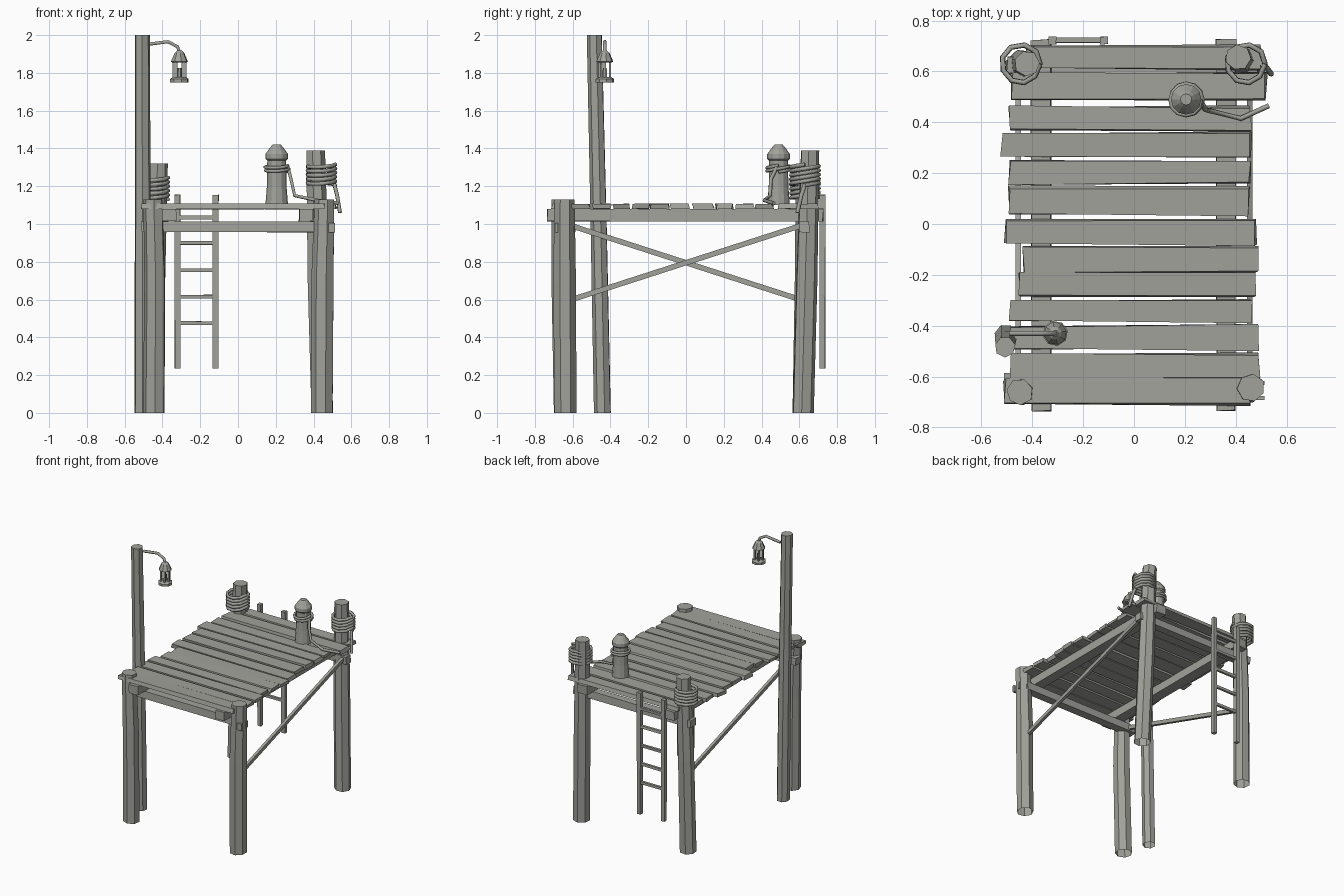
import bpy, bmesh, math, random
from mathutils import Vector

if "Cube" in bpy.data.objects:
    bpy.data.objects.remove(bpy.data.objects["Cube"])

random.seed(4)
wood = bpy.data.materials.new("weathered_grey")
wood.diffuse_color = (0.36, 0.36, 0.33, 1)
wood.use_nodes = True
wood.node_tree.nodes["Principled BSDF"].inputs["Base Color"].default_value = wood.diffuse_color


def finish(name, bm):
    bmesh.ops.recalc_face_normals(bm, faces=bm.faces[:])
    me = bpy.data.meshes.new(name)
    bm.to_mesh(me)
    bm.free()
    me.materials.append(wood)
    ob = bpy.data.objects.new(name, me)
    bpy.context.collection.objects.link(ob)
    return ob


def loft(name, rings, sides, turn=0.0, open_base=False, jitter=0.0):
    """Stack of polygon rings, each (x, y, z, radius)."""
    bm = bmesh.new()
    wob = [1 + random.uniform(-jitter, jitter) for _ in range(sides)]
    loops = []
    for x, y, z, r in rings:
        loops.append([bm.verts.new((x + r * wob[i] * math.cos(turn + math.tau * i / sides),
                                    y + r * wob[i] * math.sin(turn + math.tau * i / sides), z))
                      for i in range(sides)])
    for a, b in zip(loops, loops[1:]):
        for i in range(sides):
            j = (i + 1) % sides
            bm.faces.new((a[i], a[j], b[j], b[i]))
    bm.faces.new(loops[-1])
    if not open_base:
        bm.faces.new(loops[0][::-1])
    return finish(name, bm)


def box(name, x, y, z, jitter=0.0):
    """Box from three (min, max) ranges, with slightly uneven corners."""
    bm = bmesh.new()
    bmesh.ops.create_cube(bm, size=1)
    for v in bm.verts:
        v.co = Vector([(r[0] + r[1]) / 2 + c * (r[1] - r[0]) for r, c in zip((x, y, z), v.co)])
        v.co.x += random.uniform(-jitter, jitter)
        v.co.y += random.uniform(-jitter, jitter)
        v.co.z += random.uniform(-jitter, jitter) * 0.4
    return finish(name, bm)


def bar(name, a, b, w, h):
    """Rectangular bar between two points."""
    a, b = Vector(a), Vector(b)
    ob = box(name, (-w / 2, w / 2), (-h / 2, h / 2), (0, (b - a).length))
    ob.location = a
    ob.rotation_euler = (b - a).to_track_quat('Z', 'Y').to_euler()
    return ob


def rope(name, pts, r):
    cu = bpy.data.curves.new(name, 'CURVE')
    cu.dimensions = '3D'
    cu.bevel_depth, cu.bevel_resolution, cu.use_fill_caps = r, 1, True
    sp = cu.splines.new('POLY')
    sp.points.add(len(pts) - 1)
    for p, co in zip(sp.points, pts):
        p.co = (*co, 1)
    cu.materials.append(wood)
    ob = bpy.data.objects.new(name, cu)
    bpy.context.collection.objects.link(ob)
    return ob


def coil(name, cx, cy, z0, z1, r, turns, thick, sides=9):
    n = int(turns * sides)
    return rope(name, [(cx + r * (1 + 0.06 * math.sin(i * 0.7)) * math.cos(math.tau * i / sides),
                        cy + r * math.sin(math.tau * i / sides),
                        z0 + (z1 - z0) * i / n + 0.008 * math.sin(math.tau * i / sides))
                       for i in range(n + 1)], thick)


# Corner posts and the tall lamp pole
loft("front_left_post", [(-0.445, -0.64, 0, 0.06), (-0.44, -0.655, 0.7, 0.058),
                         (-0.45, -0.66, 1.13, 0.053)], 7, 0.3, True, 0.04)
loft("front_right_post", [(0.447, -0.64, 0, 0.06), (0.45, -0.645, 0.7, 0.062),
                          (0.46, -0.645, 1.13, 0.055)], 7, 0.5, True, 0.04)
loft("back_left_post", [(-0.45, 0.62, 0, 0.058), (-0.44, 0.63, 0.7, 0.056),
                        (-0.42, 0.63, 1.32, 0.05)], 7, 0.1, True, 0.04)
loft("back_right_post", [(0.445, 0.618, 0, 0.058), (0.425, 0.637, 0.7, 0.058),
                         (0.41, 0.655, 1.39, 0.05)], 7, 0.8, True, 0.04)
loft("lamp_pole", [(-0.505, -0.44, 0, 0.046), (-0.505, -0.46, 1.0, 0.044),
                   (-0.507, -0.483, 2.0, 0.041)], 7, 0.2, True, 0.04)

# Deck planks: x start, x end, y start, y end
planks = [(-0.42, 0.50, 0.61, 0.70), (-0.48, 0.52, 0.49, 0.595), (-0.49, 0.46, 0.37, 0.46),
          (-0.52, 0.46, 0.265, 0.36), (-0.49, 0.455, 0.16, 0.245), (-0.49, 0.455, 0.035, 0.145),
          (-0.505, 0.48, -0.08, 0.015), (-0.435, 0.485, -0.185, -0.09), (-0.45, 0.48, -0.285, -0.195),
          (-0.49, 0.46, -0.385, -0.30), (-0.48, 0.485, -0.495, -0.40), (-0.49, 0.49, -0.61, -0.51),
          (-0.51, 0.46, -0.71, -0.612)]
for i, (x0, x1, y0, y1) in enumerate(planks):
    box(f"plank_{i + 1}", (x0, x1), (y0, y1), (1.08, 1.107), 0.007)

# Long beams under the deck and cross beams between the posts
for side, x in (("left", -0.367), ("right", 0.362)):
    box(f"{side}_long_beam", (x - 0.038, x + 0.038), (-0.735, 0.725), (1.015, 1.08), 0.004)
box("front_cross_beam", (-0.51, 0.47), (-0.65, -0.59), (0.957, 1.012), 0.005)
box("back_cross_beam", (-0.50, 0.49), (0.595, 0.655), (0.957, 1.012), 0.005)

# Diagonal side braces and post pegs
bar("right_brace", (0.455, -0.62, 0.595), (0.455, 0.62, 0.995), 0.022, 0.028)
bar("left_brace", (-0.455, 0.62, 0.595), (-0.455, -0.62, 0.995), 0.022, 0.028)
for y in (-0.625, -0.685):
    box("post_peg", (0.44, 0.514), (y - 0.008, y + 0.008), (0.955, 1.005))

# Ladder at the back
for x in (-0.32, -0.118):
    box("ladder_rail", (x - 0.015, x + 0.015), (0.708, 0.737), (0.235, 1.155), 0.002)
for z in (0.475, 0.615, 0.755, 0.90, 1.035):
    box("ladder_rung", (-0.332, -0.104), (0.714, 0.732), (z - 0.01, z + 0.01), 0.002)

# Mooring bollard with its rope
bx, by = 0.205, 0.49
loft("bollard", [(bx, by, z, r) for r, z in
                 ((0.06, 1.1), (0.052, 1.2), (0.05, 1.335), (0.06, 1.345), (0.06, 1.37),
                  (0.035, 1.405), (0.022, 1.42))], 12)
coil("bollard_rope_loops", bx, by, 1.275, 1.31, 0.062, 2, 0.009, 12)
rope("mooring_line", [(0.265, 0.48, 1.30), (0.28, 0.45, 1.24), (0.30, 0.445, 1.15),
                      (0.42, 0.415, 1.125), (0.53, 0.465, 1.11)], 0.01)

# Rope coils around the back posts
coil("right_rope_coil", 0.44, 0.63, 1.205, 1.315, 0.075, 5, 0.011)
coil("left_rope_coil", -0.445, 0.63, 1.13, 1.245, 0.075, 5, 0.011)
rope("right_rope_tail", [(0.51, 0.63, 1.21), (0.525, 0.61, 1.15), (0.54, 0.59, 1.06)], 0.011)

# Lamp arm and hanging lantern
rope("lamp_arm", [(-0.49, -0.43, 1.95), (-0.37, -0.43, 1.965), (-0.32, -0.43, 1.938),
                  (-0.308, -0.43, 1.905)], 0.01)
lx, ly = -0.31, -0.43
loft("lantern_roof", [(lx, ly, z, r) for r, z in
                      ((0.038, 1.855), (0.046, 1.86), (0.026, 1.905), (0.012, 1.918))], 8, 0.2)
loft("lantern_base", [(lx, ly, z, r) for r, z in ((0.05, 1.75), (0.05, 1.768), (0.036, 1.777))], 8, 0.2)
for i in range(6):
    a = math.tau * i / 6
    px, py = lx + 0.031 * math.cos(a), ly + 0.031 * math.sin(a)
    bar("lantern_bar", (px, py, 1.77), (px, py, 1.86), 0.011, 0.011)
loft("lantern_candle", [(lx, ly, 1.77, 0.014), (lx, ly, 1.825, 0.012)], 6)
